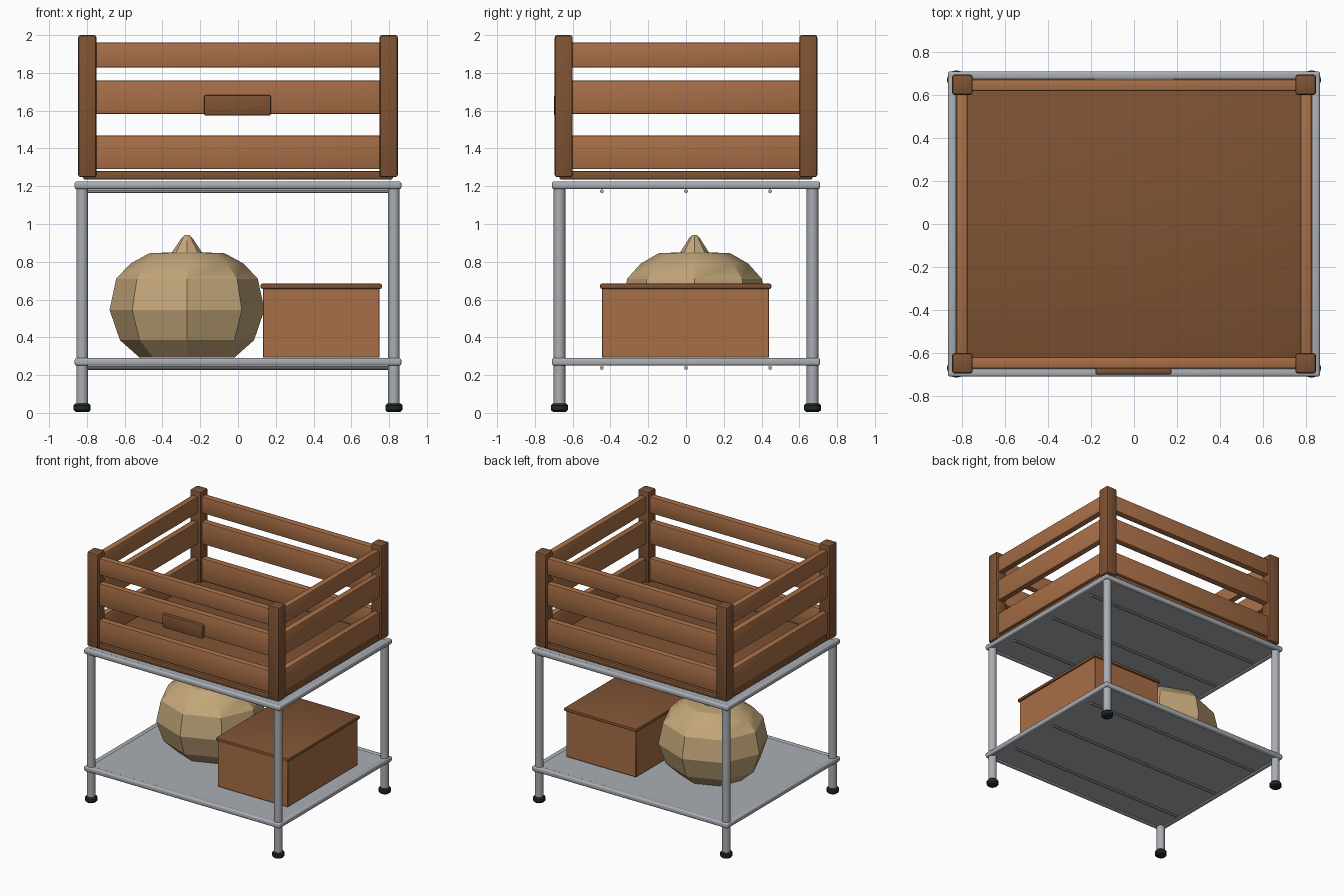
import bpy, bmesh, math
from mathutils import Vector

old = bpy.data.objects.get("Cube")
if old:
    bpy.data.objects.remove(old, do_unlink=True)


def material(name, rgb):
    m = bpy.data.materials.new(name)
    m.use_nodes = True
    m.diffuse_color = (*rgb, 1)
    m.node_tree.nodes["Principled BSDF"].inputs["Base Color"].default_value = (*rgb, 1)
    return m


light_wood = material("light wood", (0.39, 0.157, 0.062))
dark_wood = material("dark wood", (0.21, 0.085, 0.034))
metal = material("grey metal", (0.40, 0.42, 0.45))
rubber = material("black rubber", (0.012, 0.02, 0.02))
cloth = material("sack cloth", (0.54, 0.38, 0.19))


def finish(name, bm, mat, angle=None):
    bmesh.ops.recalc_face_normals(bm, faces=bm.faces)
    mesh = bpy.data.meshes.new(name)
    bm.to_mesh(mesh)
    bm.free()
    mesh.materials.append(mat)
    ob = bpy.data.objects.new(name, mesh)
    bpy.context.collection.objects.link(ob)
    if angle:
        bpy.ops.object.select_all(action='DESELECT')
        bpy.context.view_layer.objects.active = ob
        ob.select_set(True)
        bpy.ops.object.shade_smooth_by_angle(angle=math.radians(angle))
    return ob


def box(name, x, y, z, mat, bevel=0.008, segments=2):
    """Bevelled block spanning the given (min, max) ranges."""
    bm = bmesh.new()
    bmesh.ops.create_cube(bm, size=1)
    for v in bm.verts:
        v.co = Vector([(r[0] + r[1]) / 2 + c * (r[1] - r[0]) for c, r in zip(v.co, (x, y, z))])
    if bevel:
        bmesh.ops.bevel(bm, geom=bm.edges[:], offset=bevel, segments=segments,
                        profile=0.5, affect='EDGES')
    return finish(name, bm, mat, 40)


def lathe(name, profile, sides, mat, centre=(0, 0), squash=1, angle=35):
    """Closed turned shape from (radius, height) pairs."""
    bm = bmesh.new()
    rings = []
    for r, z in profile:
        rings.append([bm.verts.new((centre[0] + r * math.cos(a), centre[1] + squash * r * math.sin(a), z))
                      for a in (math.tau * i / sides for i in range(sides))])
    for low, high in zip(rings, rings[1:]):
        for i in range(sides):
            j = (i + 1) % sides
            bm.faces.new((low[i], low[j], high[j], high[i]))
    bm.faces.new(rings[0])
    bm.faces.new(rings[-1])
    return finish(name, bm, mat, angle)


corners = [(sx, sy, f"{b}_{s}") for sx, s in ((1, "left"), (-1, "right"))
           for sy, b in ((-1, "front"), (1, "back"))]

# Tube legs with rubber feet
for sx, sy, tag in corners:
    at = (sx * 0.825, sy * 0.67)
    lathe("leg_" + tag, [(0.031, 0.03), (0.031, 1.2)], 20, metal, at)
    lathe("foot_" + tag, [(0.034, 0.005), (0.045, 0.015), (0.045, 0.04), (0.036, 0.05)], 12, rubber, at)

# Two shelves: sheet, rounded rim and wires beneath
for level, top in (("lower", 0.29), ("upper", 1.225)):
    z = (top - 0.04, top)
    box(level + "_shelf_sheet", (-0.84, 0.84), (-0.69, 0.69), (top - 0.034, top - 0.004), metal, 0)
    for s, tag in ((-1, "front"), (1, "back")):
        box(f"{level}_shelf_rim_{tag}", (-0.865, 0.865),
            sorted((s * 0.67, s * 0.71)), z, metal, 0.012, 3)
    for s, tag in ((1, "left"), (-1, "right")):
        box(f"{level}_shelf_rim_{tag}", sorted((s * 0.825, s * 0.865)),
            (-0.71, 0.71), z, metal, 0.012, 3)
    for i, y in enumerate((-0.445, 0, 0.445)):
        wire = lathe(f"{level}_shelf_wire_{i + 1}", [(0.01, -0.8), (0.01, 0.8)], 10, metal)
        wire.rotation_euler = (0, math.pi / 2, 0)
        wire.location = (0, y, top - 0.052)

# Slatted crate
box("crate_floor", (-0.82, 0.82), (-0.67, 0.67), (1.236, 1.28), dark_wood)
for sx, sy, tag in corners:
    box("crate_post_" + tag, sorted((sx * 0.75, sx * 0.846)), sorted((sy * 0.6, sy * 0.695)),
        (1.248, 2.0), dark_wood, 0.012)
for row, z in (("bottom", (1.29, 1.468)), ("middle", (1.582, 1.76)), ("top", (1.828, 1.96))):
    for s, tag in ((-1, "front"), (1, "back")):
        box(f"crate_slat_{row}_{tag}", (-0.78, 0.78), sorted((s * 0.618, s * 0.672)), z, light_wood)
    for s, tag in ((1, "left"), (-1, "right")):
        box(f"crate_slat_{row}_{tag}", sorted((s * 0.775, s * 0.826)), (-0.64, 0.64), z, light_wood)
box("crate_handle", (-0.18, 0.175), (-0.7, -0.665), (1.574, 1.682), dark_wood, 0.01)

# Lidded box on the lower shelf
box("storage_box", (0.132, 0.75), (-0.445, 0.44), (0.292, 0.665), light_wood, 0.004, 1)
box("storage_box_lid", (0.12, 0.762), (-0.455, 0.452), (0.657, 0.684), dark_wood, 0.009)

# Tied sack
lathe("sack", [(0.25, 0.292), (0.355, 0.385), (0.41, 0.545), (0.375, 0.71), (0.3, 0.79),
               (0.2, 0.845), (0.08, 0.85), (0.03, 0.925), (0.012, 0.942)],
      8, cloth, (-0.27, 0.045), 0.95, 25)
